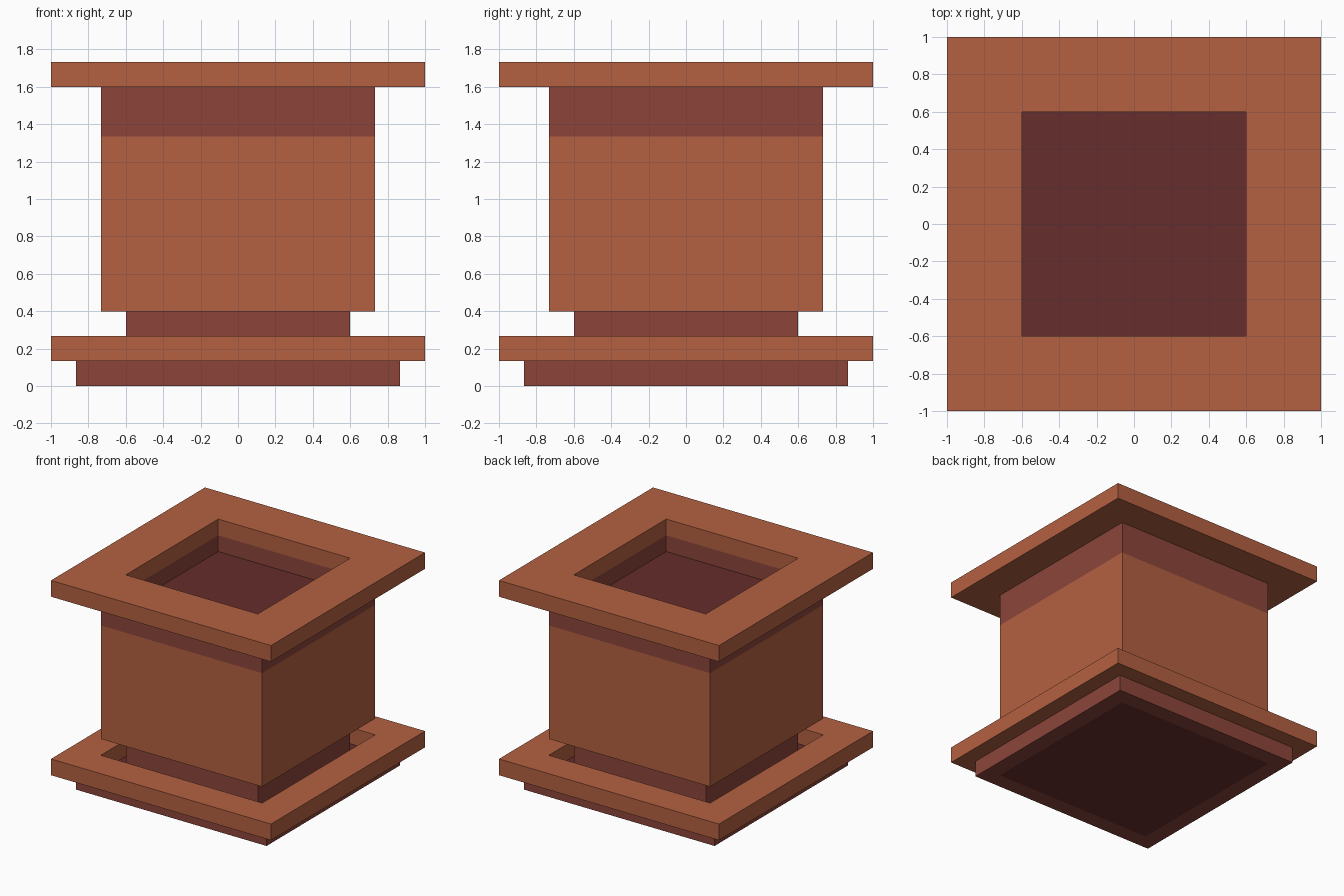
import bpy, bmesh

if "Cube" in bpy.data.objects:
    bpy.data.objects.remove(bpy.data.objects["Cube"])

U = 2 / 15  # grid unit of the blocky design


def srgb(h):
    c = [int(h[i:i + 2], 16) / 255 for i in (0, 2, 4)]
    return [v / 12.92 if v <= 0.04045 else ((v + 0.055) / 1.055) ** 2.4 for v in c] + [1]


MATS = []
for mat_name, code in (("terracotta", "B46141"), ("dark_red_clay", "8C453B"), ("deep_maroon", "672D2D")):
    m = bpy.data.materials.new(mat_name)
    m.diffuse_color = srgb(code)
    m.use_nodes = True
    m.node_tree.nodes["Principled BSDF"].inputs["Base Color"].default_value = m.diffuse_color
    MATS.append(m)
CLAY, RED, MAROON = range(3)


def square_turned(name, profile, colours, caps=None):
    """Sweep (half width, height) points round a square; one colour per segment.
    caps = (first, last) colours closes the ends; otherwise the profile is a closed ring."""
    bm = bmesh.new()
    loops = [[bm.verts.new((sx * r * U, sy * r * U, z * U))
              for sx, sy in ((-1, -1), (1, -1), (1, 1), (-1, 1))] for r, z in profile]
    pairs = list(zip(loops, loops[1:]))
    if caps is None:
        pairs.append((loops[-1], loops[0]))
    for (a, b), colour in zip(pairs, colours):
        for i in range(4):
            j = (i + 1) % 4
            bm.faces.new((a[i], a[j], b[j], b[i])).material_index = colour
    if caps is not None:
        bm.faces.new(loops[0][::-1]).material_index = caps[0]
        bm.faces.new(loops[-1]).material_index = caps[1]
    bmesh.ops.recalc_face_normals(bm, faces=bm.faces)
    mesh = bpy.data.meshes.new(name)
    bm.to_mesh(mesh)
    bm.free()
    for m in MATS:
        mesh.materials.append(m)
    obj = bpy.data.objects.new(name, mesh)
    bpy.context.collection.objects.link(obj)
    return obj


# Foot under the saucer, with a maroon centre
square_turned("saucer_foot", [(5.5, 0), (6.5, 0), (6.5, 1), (5.5, 1)],
              [RED] * 3, (MAROON, MAROON))
# Saucer ring with a square opening
square_turned("saucer_rim", [(5.5, 1), (7.5, 1), (7.5, 2), (5.5, 2)], [CLAY] * 4)
# Narrow neck joining pot and saucer
square_turned("pot_neck", [(4.5, 1), (4.5, 3)], [RED], (RED, RED))
# Pot body: dark band at the top, shallow recess with the soil as its floor
square_turned("pot_body", [(5.5, 3), (5.5, 10), (5.5, 12), (4.5, 12), (4.5, 11)],
              [CLAY, RED, RED, RED], (CLAY, MAROON))
# Wide top rim
square_turned("pot_rim", [(4.5, 12), (7.5, 12), (7.5, 13), (4.5, 13)], [CLAY] * 4)
